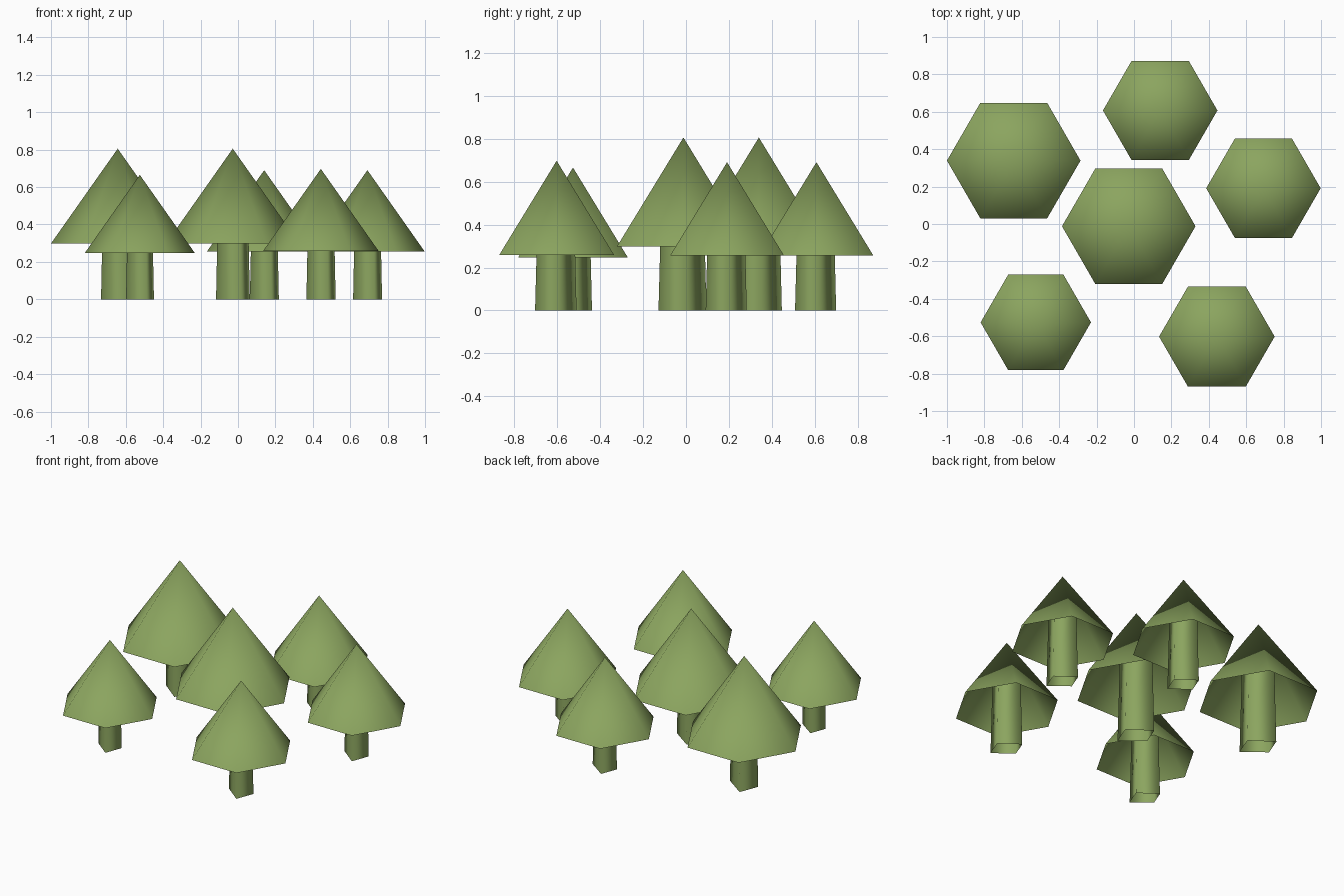
import bpy
import bmesh
from math import cos, sin, tau

cube = bpy.data.objects.get("Cube")
if cube:
    bpy.data.objects.remove(cube, do_unlink=True)

green = bpy.data.materials.new("leaf green")
green.use_nodes = True
colour = (0.26, 0.375, 0.115, 1)
green.diffuse_color = colour
green.node_tree.nodes["Principled BSDF"].inputs["Base Color"].default_value = colour


def add_part(name, bm, place, size):
    """Turn a mesh into a smooth green object at its tree's place and size."""
    for face in bm.faces:
        face.smooth = True
    mesh = bpy.data.meshes.new(name)
    bm.to_mesh(mesh)
    bm.free()
    mesh.materials.append(green)
    obj = bpy.data.objects.new(name, mesh)
    obj.location = (*place, 0)
    obj.scale = (size, size, size)
    bpy.context.collection.objects.link(obj)


def add_trunk(name, place, size):
    """Open four-sided tube, tapering up into the hollow canopy."""
    corners = [(0.121, -0.325), (0.256, 0.033), (-0.121, 0.3), (-0.25, -0.033)]
    bm = bmesh.new()
    low = [bm.verts.new((x, y, 0)) for x, y in corners]
    high = [bm.verts.new((x * 0.87, y * 0.87, 1.6)) for x, y in corners]
    for i in range(4):
        bm.faces.new((low[i - 1], low[i], high[i], high[i - 1]))
    add_part(name, bm, place, size)


def add_canopy(name, place, size):
    """Hollow six-sided cone, open below."""
    bm = bmesh.new()
    rim = [bm.verts.new((cos(i * tau / 6), sin(i * tau / 6), 0.835)) for i in range(6)]
    apex = bm.verts.new((0, 0, 2.255))
    for i in range(6):
        bm.faces.new((rim[i - 1], rim[i], apex))
    add_part(name, bm, place, size)


# Six trees: x, y, canopy radius
trees = [
    (-0.643, 0.339, 0.357),
    (-0.028, -0.012, 0.357),
    (0.14, 0.607, 0.306),
    (0.692, 0.191, 0.306),
    (0.443, -0.602, 0.309),
    (-0.525, -0.526, 0.295),
]
for number, (x, y, radius) in enumerate(trees, 1):
    add_trunk(f"trunk_{number}", (x, y), radius)
    add_canopy(f"canopy_{number}", (x, y), radius)
